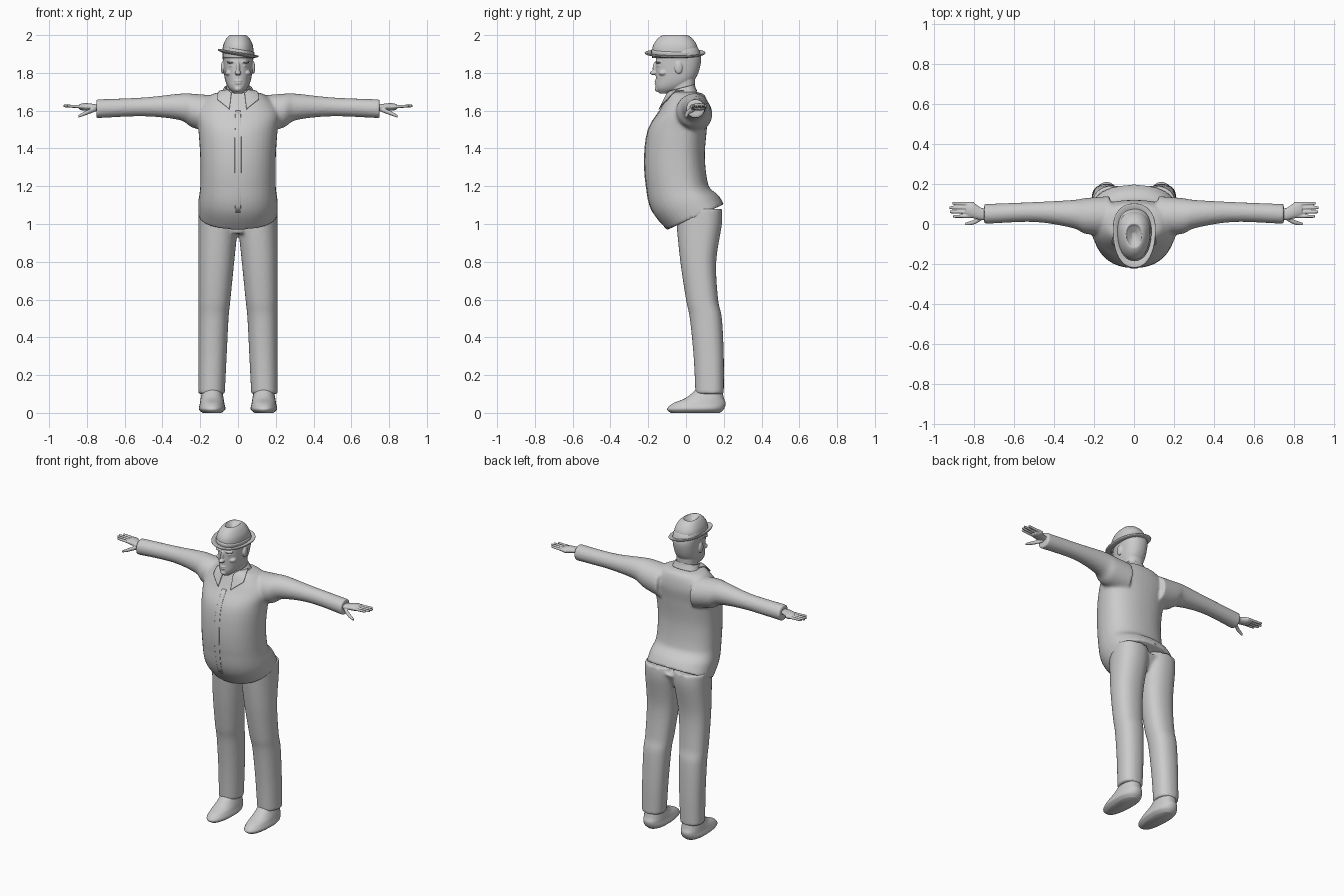
import bpy, bmesh, math
from mathutils import Vector, Matrix

if "Cube" in bpy.data.objects:
    bpy.data.objects.remove(bpy.data.objects["Cube"])

shade = 0.6
grey = bpy.data.materials.new("plain_grey")
grey.use_nodes = True
grey.diffuse_color = (shade, shade, shade, 1)
grey.node_tree.nodes["Principled BSDF"].inputs["Base Color"].default_value = grey.diffuse_color


def blend(before, start, end, after, t):
    """Smooth curve through start and end, guided by their neighbours."""
    slope_in, slope_out = (end - before) / 2, (after - start) / 2
    gap = end - start
    bend = 3 * gap - 2 * slope_in - slope_out
    return start + t * (slope_in + t * (bend + t * (slope_in + slope_out - 2 * gap)))


def smooth_rows(rows, steps=6):
    last = len(rows) - 1
    for i in range(last):
        near = [rows[min(max(k, 0), last)] for k in range(i - 1, i + 3)]
        for step in range(steps):
            yield [blend(*column, step / steps) for column in zip(*near)]
    yield rows[last]


def round_points(count=40, power=0.9):
    """Unit circle, slightly squared when power is below one."""
    for i in range(count):
        angle = math.tau * i / count
        c, s = math.cos(angle), math.sin(angle)
        yield math.copysign(abs(c) ** power, c), math.copysign(abs(s) ** power, s)


def upright(z, half_width, front, back, centre=0, lean=0):
    """Level egg-shaped section, widest a little behind its middle."""
    middle = front + 0.6 * (back - front)
    ring = []
    for c, s in round_points():
        depth = s * (back - middle if s > 0 else middle - front)
        ring.append((centre + half_width * c, middle + depth, z + lean * depth))
    return ring


def shirt_section(z, half_width, front, back):
    # The hem slopes down towards the front, levelling out at the waist
    return upright(z, half_width, front, back, lean=max(0, 3 * (1.2 - z)))


def leg_section(z, inner, front, back):
    outer = 0.21
    return upright(z, (outer - inner) / 2, front, back, centre=(outer + inner) / 2)


def shoe_section(z, half_width, front, back):
    return upright(z, half_width, front, back, centre=0.137)


def collar_section(z, half_width, front, back):
    return upright(z, half_width, front, back, lean=0.25)


def hat_section(z, size):
    middle, length = -0.058, 0.155 * size
    return upright(z, 0.105 * size, middle - length, middle + length)


def limb(x, y, z, radius):
    """Round section of a limb that runs along x."""
    return [(x, y + radius * c, z + radius * s) for c, s in round_points(24, 1)]


def palm_section(x, y, z, radius):
    return [(x, py, z + (pz - z) / 2) for x, py, pz in limb(x, y, z, radius)]


def loft(bm, section, rows, side=1):
    """Skin a closed body over smoothly blended sections."""
    rings = [[bm.verts.new((side * x, y, z)) for x, y, z in section(*row)]
             for row in smooth_rows(rows)]
    for low, high in zip(rings, rings[1:]):
        for i in range(len(low)):
            bm.faces.new((low[i - 1], low[i], high[i], high[i - 1]))
    bm.faces.new(rings[0])
    bm.faces.new(rings[-1])


def ball(bm, centre, size):
    place = Matrix.Translation(centre) @ Matrix.Diagonal((*size, 1))
    bmesh.ops.create_icosphere(bm, subdivisions=3, radius=1, matrix=place)


def finish(name, bm, voxel=0, softness=3):
    """Make the object; a voxel size fuses its overlapping bodies."""
    bmesh.ops.recalc_face_normals(bm, faces=bm.faces)
    for face in bm.faces:
        face.smooth = True
    mesh = bpy.data.meshes.new(name)
    bm.to_mesh(mesh)
    bm.free()
    mesh.materials.append(grey)
    ob = bpy.data.objects.new(name, mesh)
    bpy.context.collection.objects.link(ob)
    if voxel:
        fuse = ob.modifiers.new("fuse", 'REMESH')
        fuse.mode, fuse.voxel_size, fuse.use_smooth_shade = 'VOXEL', voxel, True
        soften = ob.modifiers.new("soften", 'SMOOTH')
        soften.factor, soften.iterations = 0.5, softness
    return ob


def patch(name, corners, offset, thickness, cells=14):
    """Thin cloth plate laid on the shirt."""
    a, b, c, d = map(Vector, corners)
    bm = bmesh.new()
    grid = [[bm.verts.new(a.lerp(b, u / cells).lerp(d.lerp(c, u / cells), v / cells))
             for u in range(cells + 1)] for v in range(cells + 1)]
    for low, high in zip(grid, grid[1:]):
        for u in range(cells):
            bm.faces.new((low[u], low[u + 1], high[u + 1], high[u]))
    ob = finish(name, bm)
    lay = ob.modifiers.new("lay", 'SHRINKWRAP')
    lay.target, lay.offset, lay.wrap_mode = shirt, offset, 'ABOVE_SURFACE'
    cloth = ob.modifiers.new("cloth", 'SOLIDIFY')
    cloth.thickness, cloth.offset = thickness, 0


sides = {"left": 1, "right": -1}

# Shirt: torso and both sleeves fused together
bm = bmesh.new()
loft(bm, shirt_section, [
    (1.05, .21, -.1, .2), (1.12, .21, -.18, .17), (1.2, .2, -.21, .12), (1.35, .2, -.22, .1),
    (1.5, .21, -.2, .11), (1.6, .22, -.14, .12), (1.68, .15, -.1, .1), (1.7, .08, -.09, .05)])
for side in sides.values():
    loft(bm, limb, [(.12, .04, 1.58, .1), (.24, .04, 1.6, .09), (.31, .05, 1.62, .07),
                    (.5, .06, 1.62, .05), (.75, .05, 1.61, .05)], side)
shirt = finish("shirt", bm, voxel=0.009)

# Trousers: two legs joined at the hips
bm = bmesh.new()
for side in sides.values():
    loft(bm, leg_section, [
        (.1, .07, .05, .2), (.3, .06, .04, .2), (.5, .05, .02, .19), (.6, .04, 0, .17),
        (.8, .02, -.03, .16), (1, 0, -.05, .19), (1.08, 0, -.05, .19)], side)
loft(bm, upright, [(.95, .06, -.03, .13), (1.05, .15, -.05, .18)])
finish("trousers", bm, voxel=0.009)

for label, side in sides.items():
    # Shoe
    bm = bmesh.new()
    loft(bm, shoe_section, [(0, .05, -.08, .18), (.02, .07, -.1, .2), (.05, .065, -.07, .21),
                            (.08, .06, 0, .2), (.13, .05, .06, .19)], side)
    finish(label + "_shoe", bm)

    # Hand: palm, four fingers and thumb
    bm = bmesh.new()
    loft(bm, palm_section, [(.7, .05, 1.61, .03), (.76, .05, 1.62, .03),
                            (.81, .07, 1.62, .04), (.84, .07, 1.62, .03)], side)
    for finger in range(4):
        y = 0.04 + 0.02 * finger
        tip = 0.93 - 0.015 * abs(finger - 1.6)
        loft(bm, limb, [(.8, y, 1.62, .01), (tip, y * 1.1 - .006, 1.625, .007)], side)
    loft(bm, limb, [(.75, .04, 1.61, .013), (.8, .01, 1.59, .012), (.845, 0, 1.57, .007)], side)
    finish(label + "_hand", bm, voxel=0.0035, softness=2)

# Head: neck, skull and facial features fused together
bm = bmesh.new()
loft(bm, upright, [(1.62, .06, -.08, .04), (1.8, .06, -.09, .05)])
loft(bm, upright, [
    (1.69, .02, -.14, -.08), (1.72, .05, -.16, -.02), (1.77, .07, -.16, .05),
    (1.86, .08, -.16, .08), (1.92, .08, -.15, .07), (1.96, .05, -.12, .04)])
nose_tip, nose_bridge = (0, -.17, 1.8), (0, -.163, 1.825)
ball(bm, nose_tip, (.017, .022, .012))
ball(bm, nose_bridge, (.01, .014, .034))
for lip_height in (1.745, 1.757):
    ball(bm, (0, -.154, lip_height), (.022, .013, .006))
ball(bm, (0, -.146, 1.715), (.022, .02, .016))
for side in sides.values():
    brow, eye = (side * .034, -.143, 1.857), (side * .032, -.14, 1.838)
    cheek, ear = (side * .046, -.12, 1.8), (side * .082, -.04, 1.827)
    ball(bm, brow, (.026, .02, .007))
    ball(bm, eye, (.014, .014, .008))
    ball(bm, cheek, (.022, .025, .016))
    ball(bm, ear, (.009, .021, .033))
finish("head", bm, voxel=0.0035)

# Hat: pinched crown, with the brim and band worn at a slant
hat_parts = {
    "hat_crown": [(1.88, .78), (1.94, .76), (1.98, .6), (2, .4), (1.99, .3), (1.97, .1)],
    "hat_brim": [(1.89, .7), (1.9, 1), (1.91, 1), (1.9, .7)],
    "hat_band": [(1.9, .78), (1.905, .81), (1.92, .81), (1.925, .77)]}
for name, rows in hat_parts.items():
    bm = bmesh.new()
    loft(bm, hat_section, rows)
    if name != "hat_crown":
        bmesh.ops.rotate(bm, verts=bm.verts, cent=(0, 0, 1.9), matrix=Matrix.Rotation(0.17, 3, 'Y'))
    finish(name, bm)

# Collar band round the neck
bm = bmesh.new()
loft(bm, collar_section, [(1.685, .09, -.1, .06), (1.71, .08, -.093, .05),
                          (1.725, .07, -.088, .045), (1.71, .06, -.075, .035)])
finish("collar_band", bm)

# Collar flaps and front button strip
for label, side in sides.items():
    neck_side, neck_front = (side * .085, -.01, 1.72), (side * .035, -.1, 1.69)
    inner_tip, outer_tip = (side * .045, -.14, 1.605), (side * .1, -.08, 1.645)
    patch(label + "_collar_flap", [neck_side, neck_front, inner_tip, outer_tip], 0.008, 0.005)
strip = [(side * .014, y, z) for y, z, order in ((-.14, 1.6, 1), (-.18, 1.06, -1))
         for side in (-order, order)]
patch("button_strip", strip, 0.002, 0.002)
